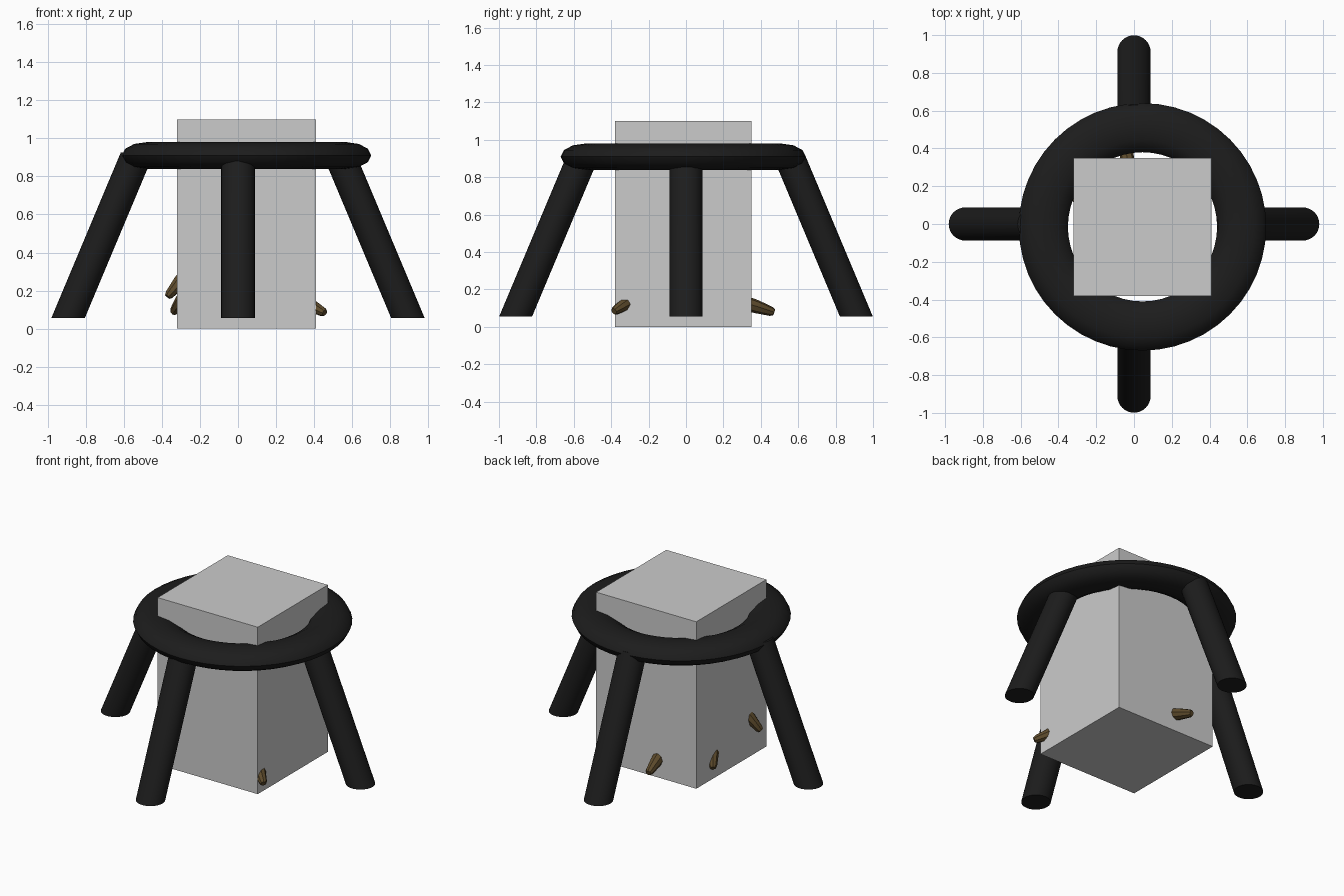
import bpy, bmesh, math
from mathutils import Vector

if "Cube" in bpy.data.objects:
    bpy.data.objects.remove(bpy.data.objects["Cube"])


def material(name, color):
    m = bpy.data.materials.new(name)
    m.diffuse_color = (*color, 1)
    m.use_nodes = True
    m.node_tree.nodes["Principled BSDF"].inputs["Base Color"].default_value = m.diffuse_color
    return m


black = material("black_iron", (0.012, 0.012, 0.012))
brown = material("brown_wood", (0.11, 0.07, 0.025))


def make_object(name, bm, mat=None, smooth=True):
    bmesh.ops.recalc_face_normals(bm, faces=bm.faces)
    mesh = bpy.data.meshes.new(name)
    bm.to_mesh(mesh)
    bm.free()
    ob = bpy.data.objects.new(name, mesh)
    bpy.context.collection.objects.link(ob)
    if mat:
        mesh.materials.append(mat)
    if smooth:
        bpy.ops.object.select_all(action='DESELECT')
        ob.select_set(True)
        bpy.context.view_layer.objects.active = ob
        bpy.ops.object.shade_smooth_by_angle(angle=math.radians(40))
    return ob


def loft(name, rings, sides, mat, level):
    """Tube through (centre, radius) rings; level keeps the rings horizontal."""
    axis = Vector((0, 0, 1)) if level else rings[-1][0] - rings[0][0]
    rot = axis.to_track_quat('Z', 'Y')
    bm = bmesh.new()
    loops = []
    for c, r in rings:
        pts = [2 * math.pi * i / sides for i in range(sides)]
        loops.append([bm.verts.new(c + rot @ Vector((r * math.cos(a), r * math.sin(a), 0))) for a in pts])
    for a, b in zip(loops, loops[1:]):
        for i in range(sides):
            j = (i + 1) % sides
            bm.faces.new((a[i], a[j], b[j], b[i]))
    bm.faces.new(loops[0])
    bm.faces.new(loops[-1])
    return make_object(name, bm, mat)


# Central block
bm = bmesh.new()
bmesh.ops.create_cube(bm, size=1)
for v in bm.verts:
    v.co = Vector((0.045 + v.co.x * 0.73, -0.015 + v.co.y * 0.73, 0.55 + v.co.z * 1.1))
make_object("central_block", bm, smooth=False)

# Flattened support ring
bpy.ops.mesh.primitive_torus_add(major_radius=0.525, minor_radius=0.13,
                                 major_segments=48, minor_segments=12,
                                 location=(0.045, -0.015, 0.91))
ring = bpy.context.object
ring.name = "support_ring"
ring.scale.z = 0.07 / 0.13
bpy.ops.object.transform_apply(location=False, rotation=False, scale=True)
ring.data.materials.append(black)
bpy.ops.object.shade_smooth_by_angle(angle=math.radians(40))

# Four splayed legs, cut level at both ends
for name, x, y, reach in (("right_leg", 1, 0, 0.893), ("left_leg", -1, 0, 0.893),
                          ("back_leg", 0, 1, 0.911), ("front_leg", 0, -1, 0.911)):
    d = Vector((x, y, 0))
    loft(name, [(d * reach + Vector((0, 0, 0.055)), 0.088),
                (d * (reach - 0.365) + Vector((0, 0, 0.925)), 0.088)], 32, black, True)

# Sticks poking out of the block: point on its face, then tip
sticks = {
    "back_stick": ((-0.035, 0.34, 0.12), (-0.055, 0.47, 0.078)),
    "right_stick": ((0.41, -0.345, 0.108), (0.455, -0.385, 0.083)),
    "upper_left_stick": ((-0.315, -0.23, 0.235), (-0.37, -0.25, 0.168)),
    "lower_left_stick": ((-0.315, 0.17, 0.12), (-0.34, 0.205, 0.085)),
}
for name, (base, tip) in sticks.items():
    base, tip = Vector(base), Vector(tip)
    d = (tip - base).normalized()
    loft(name, [(tip - d * 0.25, 0.042), (tip - d * 0.1, 0.036),
                (tip - d * 0.015, 0.025), (tip, 0.017)], 8, brown, False)
